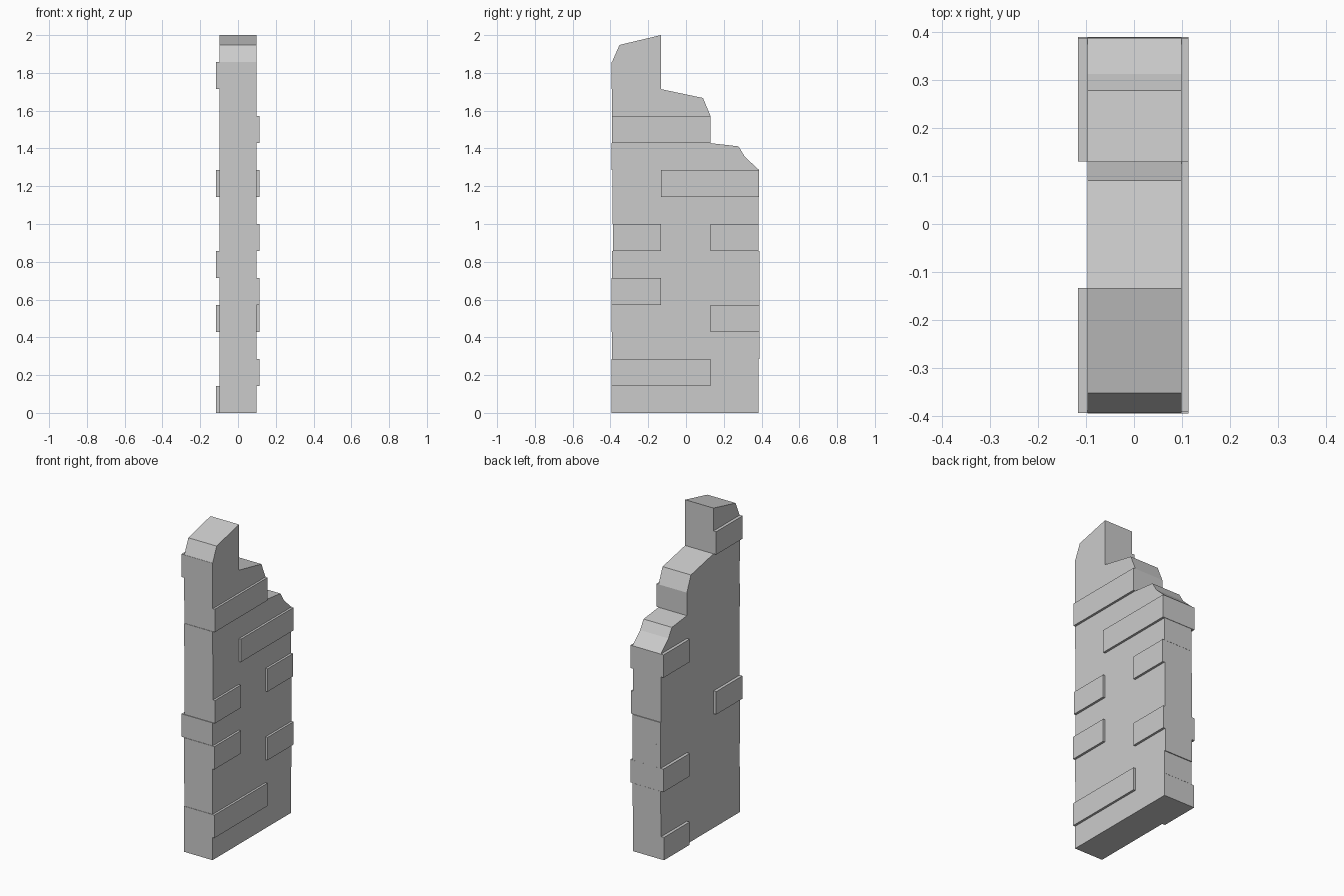
import bpy, bmesh, random

if "Cube" in bpy.data.objects:
    bpy.data.objects.remove(bpy.data.objects["Cube"])

random.seed(4)
H = 2 / 14                                   # brick course height
COLS = [(-0.392, -0.133), (-0.133, 0.13), (0.13, 0.387)]
COURSES = [13, 11, 9]                        # full bricks in each stepped column
XL, XR, OUT = -0.097, 0.099, 0.016
# (course, column) of bricks that stand proud of each face
PROUD_RIGHT = {(1, 0), (1, 1), (3, 2), (4, 0), (6, 0), (6, 2), (8, 1), (8, 2), (10, 0), (10, 1)}
PROUD_LEFT = {(0, 2), (3, 2), (5, 0), (8, 2), (12, 0)}


def extrude_profile(name, profile, x0, x1):
    """Solid from a y-z outline stretched between two x positions."""
    bm = bmesh.new()
    face = bm.faces.new([bm.verts.new((x0, y, z)) for y, z in profile])
    ext = bmesh.ops.extrude_face_region(bm, geom=[face])
    for v in ext["geom"]:
        if isinstance(v, bmesh.types.BMVert):
            v.co.x = x1
    bmesh.ops.recalc_face_normals(bm, faces=bm.faces)
    mesh = bpy.data.meshes.new(name)
    bm.to_mesh(mesh)
    bm.free()
    ob = bpy.data.objects.new(name, mesh)
    bpy.context.collection.objects.link(ob)
    return ob


# Stacked bricks, slightly uneven at the wall ends
for c, (y0, y1) in enumerate(COLS):
    for r in range(COURSES[c]):
        a = y0 + (random.uniform(-0.003, 0.005) if c == 0 else 0)
        b = y1 + (random.uniform(-0.005, 0.003) if c == 2 else 0)
        z0, z1 = r * H, (r + 1) * H
        left = XL - (OUT + 0.003 if (r, c) in PROUD_LEFT else 0)
        right = XR + (OUT - 0.002 if (r, c) in PROUD_RIGHT else 0)
        extrude_profile(f"brick_{c}_{r}", [(a, z0), (b, z0), (b, z1), (a, z1)], left, right)

# Broken bricks that top each column
extrude_profile("broken_cap_tall", [(-0.392, 13 * H), (-0.133, 13 * H), (-0.133, 2.0), (-0.352, 1.948)], XL, XR)
extrude_profile("broken_cap_middle", [(-0.133, 11 * H), (0.13, 11 * H), (0.09, 1.667), (-0.133, 1.714)], XL, XR)
extrude_profile("broken_cap_low", [(0.13, 9 * H), (0.387, 9 * H), (0.312, 1.355), (0.278, 1.411), (0.13, 1.428)], XL, XR)
